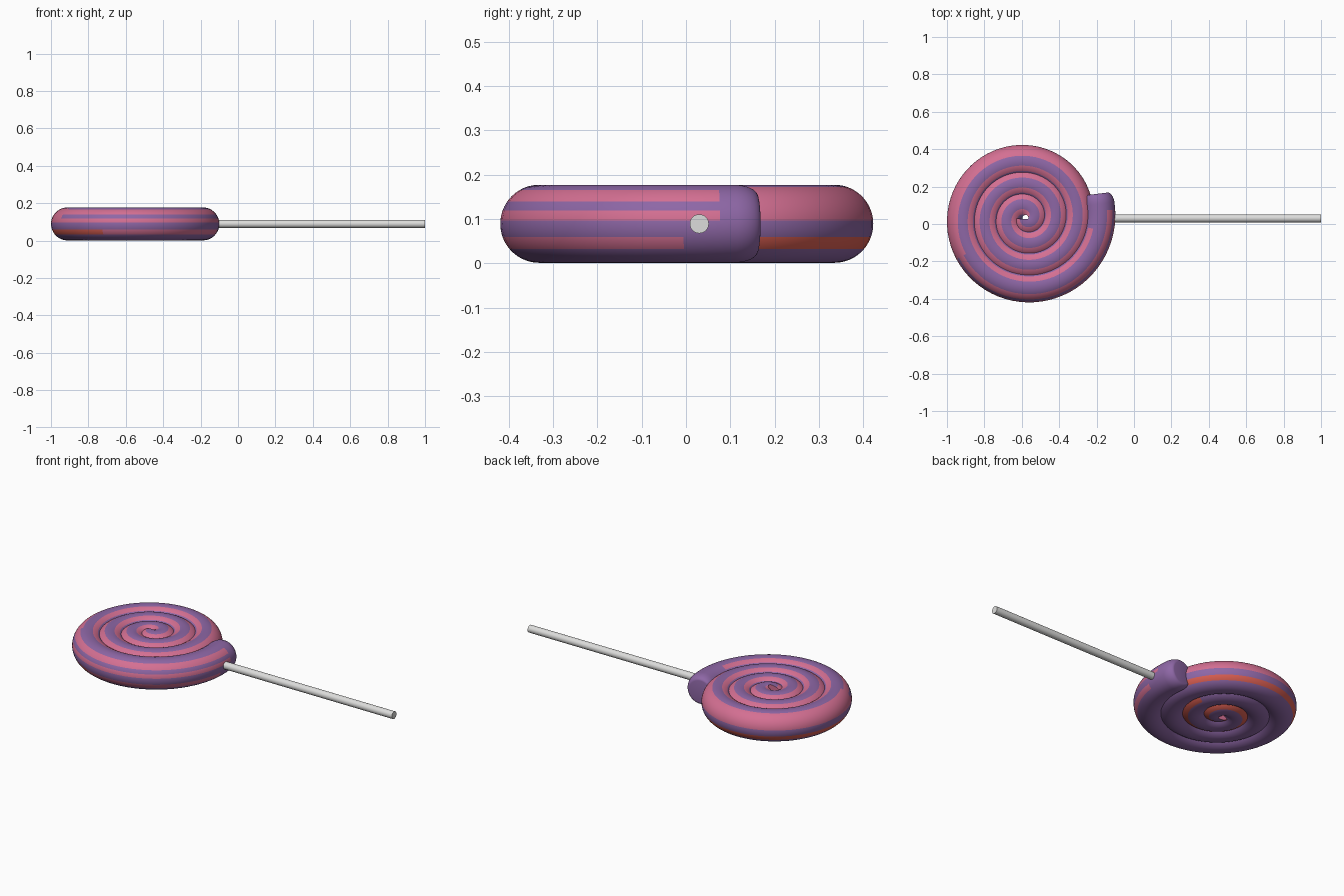
import bpy, bmesh, math
from mathutils import Vector

if "Cube" in bpy.data.objects:
    bpy.data.objects.remove(bpy.data.objects["Cube"])


def material(name, rgb):
    m = bpy.data.materials.new(name)
    m.diffuse_color = (*rgb, 1)
    m.use_nodes = True
    m.node_tree.nodes["Principled BSDF"].inputs["Base Color"].default_value = m.diffuse_color
    return m


purple = material("purple candy", (0.27, 0.135, 0.38))
pink = material("pink candy", (0.66, 0.16, 0.29))
red = material("red candy", (0.72, 0.115, 0.085))
white = material("white stick", (0.72, 0.72, 0.71))

# Spiral layout: radius grows counter-clockwise around the centre
CX, CY, CZ = -0.579, 0.031, 0.089
R0, PITCH, TUBE = 0.391, 0.117, 0.088
T0, T1 = -3.3 * 2 * math.pi, math.radians(19)
STEPS, SIDES = 240, 72


def radius(t):
    return R0 + PITCH * t / (2 * math.pi)


def stripe(t, phi):
    """Material slot from the position along the coil and around it (degrees)."""
    deg = math.degrees(t)
    if deg > 8:
        return 0
    if 105 < phi < 125 and deg < -10:
        return 1
    if deg < -150:
        if 5 < phi < 68:
            return 1
    elif 35 < phi < 58 or 5 < phi < 20:
        return 1
    if -40 < phi < -20:
        if deg < -110:
            return 2
        if deg < -6:
            return 1
    if deg < -700 and -70 < phi <= -40:
        return 2
    return 0


def coil_rings():
    """Path parameter and tube scale; the last rings round off the outer end."""
    rings = [(T0 + (T1 - 0.14 - T0) * i / STEPS, 1.0) for i in range(STEPS + 1)]
    for k in range(1, 9):
        a = math.radians(90 * k / 8)
        rings.append((T1 - 0.14 + 0.14 * math.sin(a), 0.72 + 0.28 * math.cos(a)))
    return rings


# Candy coil: round section swept along the spiral
bm = bmesh.new()
rows = []
rings = coil_rings()
for t, s in rings:
    r, dr = radius(t), PITCH / (2 * math.pi)
    ft = min(t, math.radians(10))  # keeps the end face nearly square to y
    tx = dr * math.cos(ft) - r * math.sin(ft)
    ty = dr * math.sin(ft) + r * math.cos(ft)
    out = Vector((ty, -tx, 0)).normalized()
    c = Vector((CX + r * math.cos(t), CY + r * math.sin(t), CZ))
    row = []
    for j in range(SIDES):
        a = 2 * math.pi * j / SIDES - math.pi
        row.append(bm.verts.new(c + TUBE * s * (out * math.cos(a) + Vector((0, 0, math.sin(a))))))
    rows.append(row)
for i in range(len(rows) - 1):
    tm = (rings[i][0] + rings[i + 1][0]) / 2
    for j in range(SIDES):
        k = (j + 1) % SIDES
        f = bm.faces.new((rows[i][j], rows[i][k], rows[i + 1][k], rows[i + 1][j]))
        f.material_index = stripe(tm, 360 * (j + 0.5) / SIDES - 180)
start = bm.faces.new(list(reversed(rows[0])))
start.material_index = 1
bm.faces.new(rows[-1])
bmesh.ops.recalc_face_normals(bm, faces=bm.faces)
mesh = bpy.data.meshes.new("candy_coil")
bm.to_mesh(mesh)
bm.free()
coil = bpy.data.objects.new("candy_coil", mesh)
bpy.context.collection.objects.link(coil)
for m in (purple, pink, red):
    mesh.materials.append(m)

# Stick: thin cylinder pushed into the outer coil
bpy.ops.mesh.primitive_cylinder_add(vertices=32, radius=0.0215, depth=1.18,
                                    location=(0.41, 0.03, CZ),
                                    rotation=(0, math.pi / 2, 0))
stick = bpy.context.object
stick.name = "stick"
stick.data.materials.append(white)

# Smooth shading with sharp ends
for ob in (coil, stick):
    bpy.ops.object.select_all(action='DESELECT')
    ob.select_set(True)
    bpy.context.view_layer.objects.active = ob
    bpy.ops.object.shade_smooth_by_angle(angle=math.radians(40))
